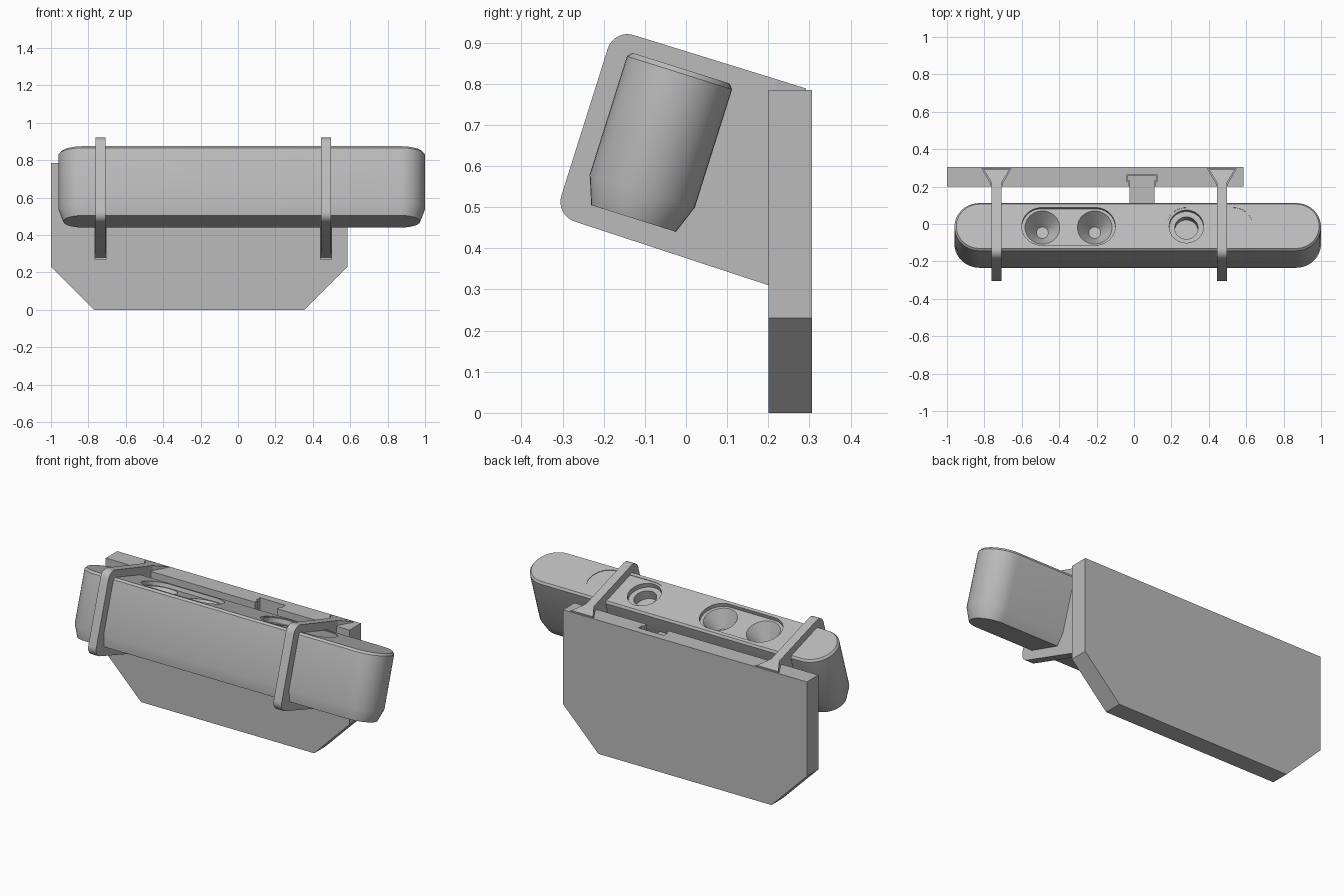
import bpy, bmesh
from math import radians, cos, sin, tan, pi
from mathutils import Matrix, Vector

if "Cube" in bpy.data.objects:
    bpy.data.objects.remove(bpy.data.objects["Cube"])

grey = bpy.data.materials.new("plain_grey")
grey.use_nodes = True
COLOR = (0.5, 0.5, 0.5, 1)
grey.diffuse_color = COLOR
grey.node_tree.nodes["Principled BSDF"].inputs["Base Color"].default_value = COLOR

TILT = radians(17.5)
FRAME = Matrix.Translation((0, -0.14, 0.878)) @ Matrix.Rotation(-TILT, 4, "X")


def loft(name, rings, matrix=None):
    """Closed solid through equal-length rings of 3D points."""
    bm = bmesh.new()
    loops = [[bm.verts.new(p) for p in ring] for ring in rings]
    n = len(loops[0])
    for a, b in zip(loops, loops[1:]):
        for i in range(n):
            bm.faces.new((a[i], a[(i + 1) % n], b[(i + 1) % n], b[i]))
    bm.faces.new(loops[0])
    bm.faces.new(loops[-1])
    bmesh.ops.recalc_face_normals(bm, faces=bm.faces)
    if matrix:
        bm.transform(matrix)
    mesh = bpy.data.meshes.new(name)
    bm.to_mesh(mesh)
    bm.free()
    ob = bpy.data.objects.new(name, mesh)
    mesh.materials.append(grey)
    bpy.context.collection.objects.link(ob)
    return ob


def column(name, outline, low, high):
    """Extrude an xy outline along z."""
    return loft(name, [[(x, y, z) for x, y in outline] for z in (low, high)])


def box_outline(x0, x1, y0, y1):
    return [(x0, y0), (x1, y0), (x1, y1), (x0, y1)]


def cut(ob, cutter):
    mod = ob.modifiers.new("cut", "BOOLEAN")
    mod.operation, mod.solver, mod.object = "DIFFERENCE", "EXACT", cutter
    bpy.context.view_layer.objects.active = ob
    bpy.ops.object.modifier_apply(modifier=mod.name)
    bpy.data.objects.remove(cutter)


def smooth(ob, angle=25):
    bpy.ops.object.select_all(action="DESELECT")
    ob.select_set(True)
    bpy.context.view_layer.objects.active = ob
    bpy.ops.object.shade_smooth_by_angle(angle=radians(angle))


def stadium(x0, x1, mid, r, z, steps=20):
    """Ring with round ends between x0 and x1."""
    ring = []
    for cx, start in ((x1 - r, -pi / 2), (x0 + r, pi / 2)):
        for i in range(steps + 1):
            a = start + pi * i / steps
            ring.append((cx + r * cos(a), mid + r * sin(a), z))
    return ring


def circle(cx, cy, r, z, steps=40):
    return [(cx + r * cos(2 * pi * i / steps), cy + r * sin(2 * pi * i / steps), z)
            for i in range(steps)]


# Tilted housing with round ends and a tapered underside
R = 0.134
housing = loft("housing", [stadium(-0.96 + d, 1.0 - d, R, R - d, z) for d, z in
                           ((0.01, 0), (0, -0.012), (0, -0.313), (0.026, -0.383))], FRAME)

# Recesses and lens wells in the top of the housing
cut(housing, loft("pocket", [stadium(-0.6, -0.1, R, 0.105, z) for z in (-0.022, 0.05)], FRAME))
cut(housing, loft("shallow_pocket", [stadium(0.175, 0.635, R, 0.105, z) for z in (-0.003, 0.05)], FRAME))
for x in (-0.49, -0.21):
    cut(housing, loft("cone_well", [circle(x, R, r, z) for r, z in
                                    ((0.032, -0.115), (0.094, -0.02), (0.094, 0.05))], FRAME))
cut(housing, loft("step_well", [circle(0.28, R, 0.092, z) for z in (-0.03, 0.05)], FRAME))
cut(housing, loft("inner_well", [circle(0.28, R, 0.062, z) for z in (-0.085, 0.05)], FRAME))
smooth(housing)

# Back plate with clipped lower corners
plate_front = [(-1, 0.785), (-1, 0.23), (-0.77, 0), (0.355, 0), (0.585, 0.23), (0.585, 0.785)]
plate = loft("back_plate", [[(x, y, z) for x, z in plate_front] for y in (0.2, 0.306)])


# Straps: rounded side profile, then a flared tongue sliding in a plate slot
def slope(y, z0):
    """Height of a tilted edge that sits at z0 where it meets the plate."""
    return z0 - (y - 0.2) * tan(TILT)


def strap_profile(y_end, top, bottom, r=0.05):
    points = []
    for cu, cw, start in ((0, -0.383, -pi / 2), (0, -0.008, -pi)):
        for i in range(9):
            a = start - pi / 2 * i / 8
            p = FRAME @ Vector((0, cu + r * cos(a), cw + r * sin(a)))
            points.append((p.y, p.z))
    return points + [(y_end, slope(y_end, top)), (y_end, slope(y_end, bottom))]


TOP, BOTTOM, NECK, END = 0.817, 0.31, 0.22, 0.292
for side, x in (("right", -0.735), ("left", 0.47)):
    cut(plate, column("slot", [(x - 0.03, 0.15), (x + 0.03, 0.15), (x + 0.03, 0.215),
                               (x + 0.078, 0.298), (x - 0.078, 0.298), (x - 0.03, 0.215)], 0.27, 1))
    profile = strap_profile(NECK, TOP, BOTTOM)
    strap = loft(side + "_strap", [[(x + dx, y, z) for y, z in profile] for dx in (-0.026, 0.026)])
    smooth(strap)
    loft(side + "_strap_tongue",
         [[(x - w, y, slope(y, BOTTOM)), (x + w, y, slope(y, BOTTOM)),
           (x + w, y, slope(y, TOP)), (x - w, y, slope(y, TOP))]
          for y, w in ((NECK, 0.026), (END, 0.07))])

# Middle support: a neck and wider tongue held in a stepped slot
cut(plate, column("middle_slot", box_outline(-0.03, 0.115, 0.15, 0.235), 0.45, 1))
cut(plate, column("middle_slot_back", box_outline(-0.04, 0.125, 0.228, 0.262), 0.45, 1))
column("middle_support_neck", box_outline(-0.025, 0.11, 0.0, 0.235), 0.52, 0.7)
column("middle_support_tongue", box_outline(-0.035, 0.12, 0.232, 0.258), 0.46, 0.7)
